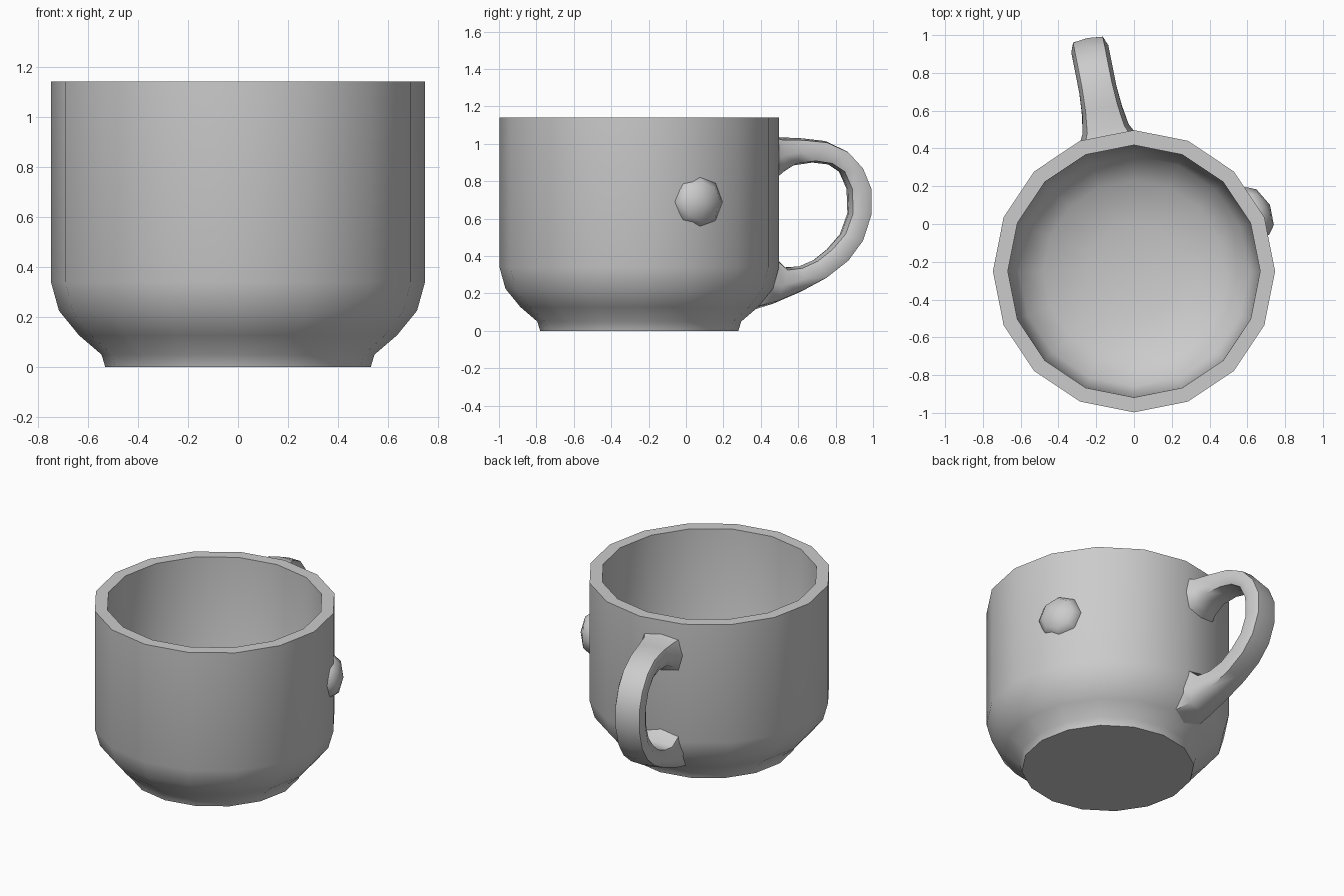
import bpy
from math import pi, sin, cos, radians
from mathutils import Vector, Matrix

if "Cube" in bpy.data.objects:
    bpy.data.objects.remove(bpy.data.objects["Cube"])


def make(name, verts, faces, matrix, angle=45):
    me = bpy.data.meshes.new(name)
    me.from_pydata(verts, [], faces)
    ob = bpy.data.objects.new(name, me)
    bpy.context.collection.objects.link(ob)
    me.transform(matrix)
    me.update()
    bpy.ops.object.select_all(action='DESELECT')
    ob.select_set(True)
    bpy.context.view_layer.objects.active = ob
    bpy.ops.object.shade_smooth_by_angle(angle=radians(angle))
    return ob


def bridge(rings, n):
    """Quads joining consecutive rings of n vertices."""
    return [(r * n + i, r * n + (i + 1) % n, (r + 1) * n + (i + 1) % n, (r + 1) * n + i)
            for r in range(rings - 1) for i in range(n)]


def lathe(name, profile, n, matrix, cap_start=True):
    verts = [(r * cos(2 * pi * i / n), r * sin(2 * pi * i / n), z)
             for r, z in profile[:-1] for i in range(n)]
    rings = len(profile) - 1
    faces = bridge(rings, n)
    # the profile ends on the axis: close it with a fan
    verts.append((0, 0, profile[-1][1]))
    faces += [((rings - 1) * n + i, (rings - 1) * n + (i + 1) % n, rings * n) for i in range(n)]
    if cap_start:
        faces.append(tuple(reversed(range(n))))
    return make(name, verts, faces, matrix)


CENTRE = Vector((0, -0.25, 0))

# cup body: outside, rim, then the hollow inside
lathe("cup_body", [(0.53, 0), (0.545, 0.05), (0.635, 0.127), (0.715, 0.225), (0.747, 0.34),
                   (0.747, 1.14), (0.668, 1.14), (0.652, 0.36), (0.61, 0.25), (0.48, 0.155),
                   (0.25, 0.105), (0, 0.09)], 16, Matrix.Translation(CENTRE))

# handle: (outer y, outer z, inner y, inner z, half width)
stations = [
    (0.47, 1.05, 0.47, 0.79, 0.150), (0.515, 1.035, 0.52, 0.84, 0.125),
    (0.63, 1.03, 0.59, 0.885, 0.108), (0.76, 1.015, 0.69, 0.90, 0.10),
    (0.875, 0.96, 0.775, 0.89, 0.10), (0.955, 0.87, 0.84, 0.85, 0.10),
    (1.0, 0.76, 0.88, 0.76, 0.10), (1.0, 0.62, 0.885, 0.63, 0.10),
    (0.955, 0.48, 0.845, 0.52, 0.10), (0.875, 0.37, 0.775, 0.44, 0.10),
    (0.76, 0.28, 0.70, 0.38, 0.10), (0.63, 0.21, 0.62, 0.345, 0.108),
    (0.48, 0.145, 0.545, 0.34, 0.125), (0.35, 0.105, 0.475, 0.41, 0.150)]
section = [(0, 1), (0.8, 0.85), (1, 0), (0.8, -0.85), (0, -1), (-0.8, -0.85), (-1, 0), (-0.8, 0.85)]
verts = []
for oy, oz, iy, iz, w in stations:
    # distance out from the cup axis, allowing for the turned handle
    so, si = (oy + 0.235) / 0.981, (iy + 0.235) / 0.981
    for a, b in section:
        verts.append((a * w, (so + si) / 2 + b * (so - si) / 2, (oz + iz) / 2 + b * (oz - iz) / 2))
make("handle", verts, bridge(len(stations), 8),
     Matrix.Translation(CENTRE) @ Matrix.Rotation(radians(11.25), 4, 'Z'), 60)

# small domed knob on the right side
knob_at = Matrix.Translation((0.645, 0.065, 0.69)) @ Matrix.Rotation(radians(26), 4, 'Z') \
    @ Matrix.Rotation(pi / 2, 4, 'Y')
lathe("side_knob", [(0.14, -0.03), (0.14, 0.01), (0.105, 0.055), (0, 0.083)], 8, knob_at)
